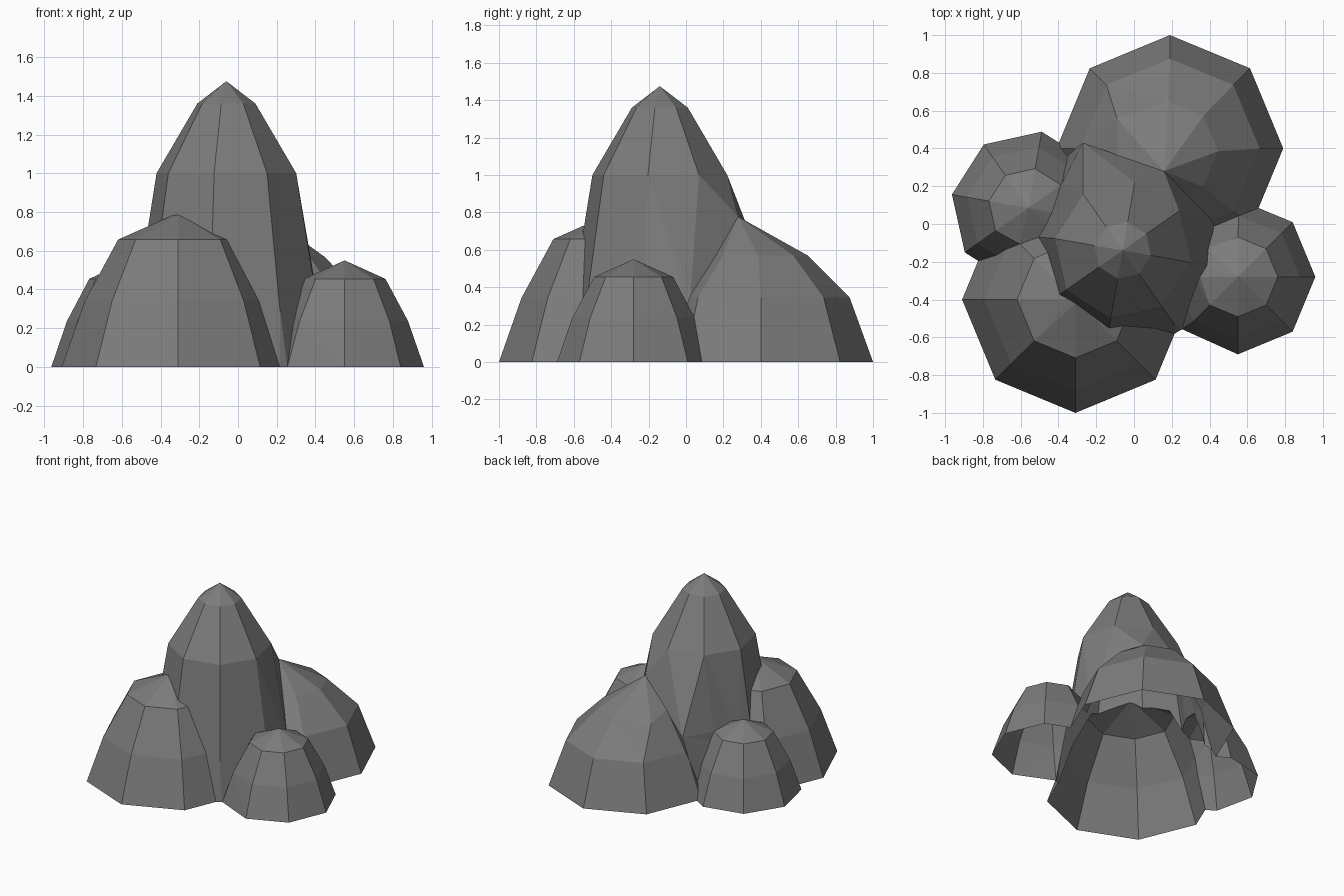
import bpy, bmesh, math

if "Cube" in bpy.data.objects:
    bpy.data.objects.remove(bpy.data.objects["Cube"])

stone = bpy.data.materials.new("grey stone")
stone.diffuse_color = (0.2, 0.2, 0.2, 1)
stone.use_nodes = True
stone.node_tree.nodes["Principled BSDF"].inputs["Base Color"].default_value = stone.diffuse_color


def ring_points(cx, cy, r, z, turn=0):
    return [(cx + r * math.cos(math.radians(turn + 45 * i)),
             cy + r * math.sin(math.radians(turn + 45 * i)), z) for i in range(8)]


def build(name, rings, tip, depth):
    """Closed eight-sided solid lofted through rings up to a tip, sunk below the floor."""
    bm = bmesh.new()
    sunk = [(x, y, -depth) for x, y, z in rings[0]]
    rows = [[bm.verts.new(p) for p in ring] for ring in [sunk] + rings]
    bm.faces.new(rows[0][::-1])
    for low, high in zip(rows, rows[1:]):
        for i in range(8):
            j = (i + 1) % 8
            bm.faces.new((low[i], low[j], high[i]))
            bm.faces.new((low[j], high[j], high[i]))
    top = bm.verts.new(tip)
    for i in range(8):
        bm.faces.new((rows[-1][i], rows[-1][(i + 1) % 8], top))
    bmesh.ops.recalc_face_normals(bm, faces=bm.faces)
    mesh = bpy.data.meshes.new(name)
    bm.to_mesh(mesh)
    bm.free()
    mesh.materials.append(stone)
    obj = bpy.data.objects.new(name, mesh)
    bpy.context.collection.objects.link(obj)
    return obj


def boulder(name, cx, cy, r, h, depth, turn=0):
    profile = [(1, 0), (0.8, 0.43), (0.515, 0.827)]
    return build(name, [ring_points(cx, cy, r * a, h * b, turn) for a, b in profile],
                 (cx, cy, h), depth)


# Rounded side boulders
parts = [boulder("front_boulder", -0.31, -0.40, 0.60, 0.795, 0.11),
         boulder("right_boulder", 0.55, -0.28, 0.41, 0.55, 0.13),
         boulder("left_boulder", -0.56, 0.085, 0.41, 0.55, 0.15, -10)]

# Back boulder leaning up against the spire
peak = (0.16, 0.28, 0.78)
crown = ring_points(0.18, 0.385, 0.265, 0.57)
crown[3] = (-0.09, 0.56, 0.57)
crown[4] = (-0.10, 0.39, 0.61)
parts.append(build("back_boulder",
                   [ring_points(0.19, 0.40, 0.60, 0), ring_points(0.19, 0.40, 0.475, 0.345),
                    crown], peak, 0.17))

# Tall central spire; its back foot spreads out over the back boulder
foot = ring_points(-0.06, -0.14, 0.53, 0, -10)
foot[1], foot[2], foot[3] = (0.44, 0.02, 0), (0.13, 0.30, 0), (-0.36, 0.37, 0)
shoulder = ring_points(-0.06, -0.14, 0.481, 0.30, -10)
shoulder[1], shoulder[2], shoulder[3] = (0.42, 0.02, 0.30), (0.158, 0.279, 0.782), (-0.27, 0.43, 0.46)
rocks = build("rock_outcrop",
              [foot, shoulder, ring_points(-0.06, -0.14, 0.366, 1.0, -10),
               ring_points(-0.06, -0.14, 0.152, 1.36, -10)],
              (-0.06, -0.14, 1.475), 0.19)

# Fuse all the rocks into one hollow shell
for part in parts:
    mod = rocks.modifiers.new("fuse", "BOOLEAN")
    mod.operation = "UNION"
    mod.solver = "EXACT"
    mod.object = part
bpy.context.view_layer.update()
fused = bpy.data.meshes.new_from_object(
    rocks.evaluated_get(bpy.context.evaluated_depsgraph_get()))
rocks.modifiers.clear()
for part in parts:
    bpy.data.objects.remove(part, do_unlink=True)

# Trim off everything below the floor and weld slivers along the joins
bm = bmesh.new()
bm.from_mesh(fused)
bmesh.ops.bisect_plane(bm, geom=bm.verts[:] + bm.edges[:] + bm.faces[:],
                       plane_co=(0, 0, 0), plane_no=(0, 0, -1), clear_outer=True)
bmesh.ops.triangulate(bm, faces=bm.faces)
bmesh.ops.remove_doubles(bm, verts=bm.verts, dist=0.035)
for f in bm.faces:
    f.smooth = False
    f.material_index = 0
bm.to_mesh(fused)
bm.free()
fused.materials.clear()
fused.materials.append(stone)
rocks.data = fused
